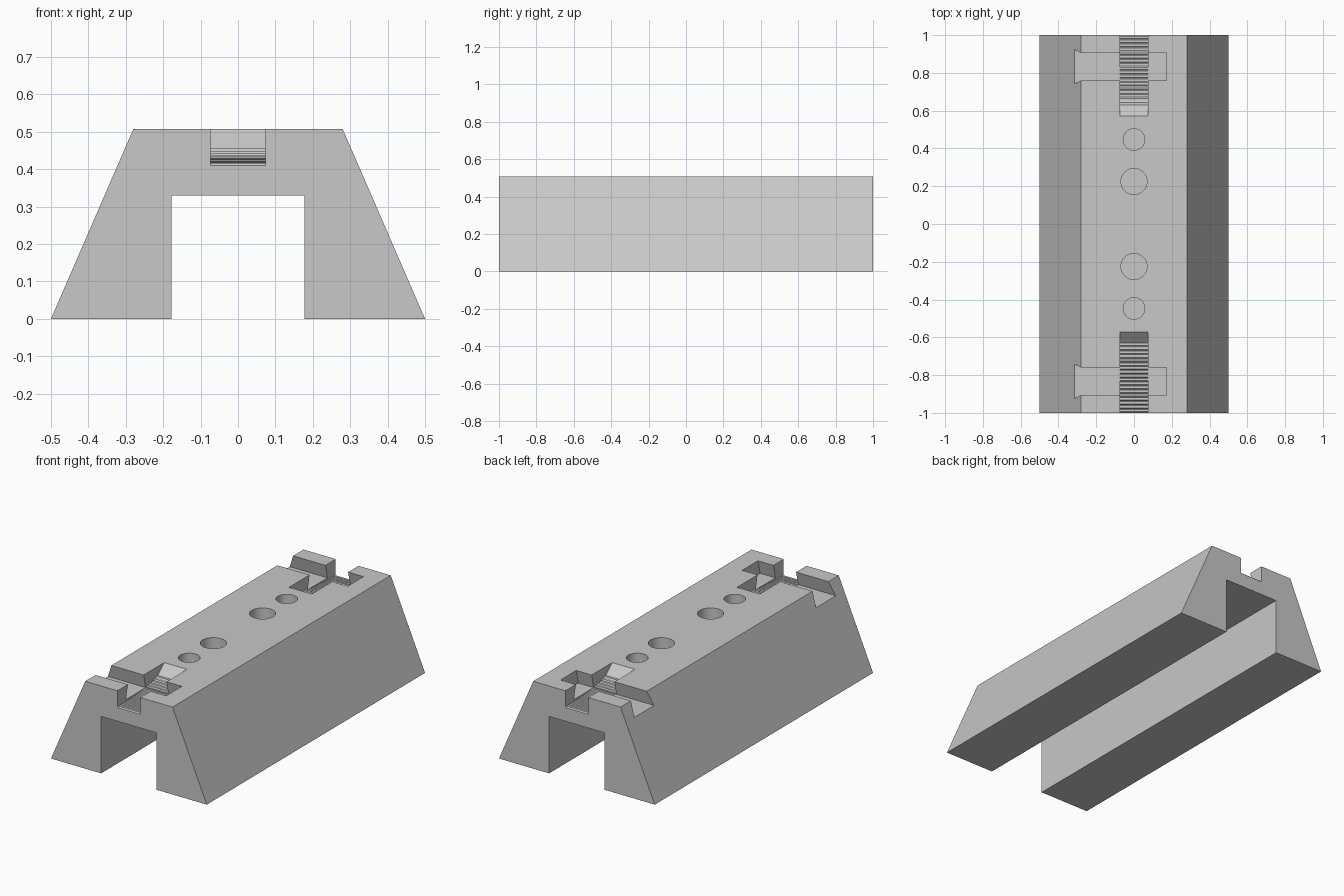
import bpy, bmesh
from mathutils import Vector

default = bpy.data.objects.get("Cube")
if default:
    bpy.data.objects.remove(default, do_unlink=True)

grey = bpy.data.materials.new("plain_grey")
grey.use_nodes = True
grey.diffuse_color = (0.58, 0.58, 0.58, 1)
grey.node_tree.nodes["Principled BSDF"].inputs["Base Color"].default_value = (0.58, 0.58, 0.58, 1)

TOP = 0.507


def prism(name, profile, axis, start, end):
    """Extrude a (side, z) profile along the x or y axis."""
    bm = bmesh.new()
    points = [(start, s, z) if axis == "x" else (s, start, z) for s, z in profile]
    face = bm.faces.new([bm.verts.new(p) for p in points])
    result = bmesh.ops.extrude_face_region(bm, geom=[face])
    move = Vector((end - start, 0, 0) if axis == "x" else (0, end - start, 0))
    bmesh.ops.translate(bm, vec=move, verts=[v for v in result["geom"] if isinstance(v, bmesh.types.BMVert)])
    bmesh.ops.recalc_face_normals(bm, faces=bm.faces)
    mesh = bpy.data.meshes.new(name)
    bm.to_mesh(mesh)
    bm.free()
    mesh.materials.append(grey)
    obj = bpy.data.objects.new(name, mesh)
    bpy.context.collection.objects.link(obj)
    return obj


def cut(target, cutter):
    """Subtract the cutter from the target, then discard it."""
    cutter.hide_render = True
    mod = target.modifiers.new("cut", "BOOLEAN")
    mod.operation = "DIFFERENCE"
    mod.solver = "EXACT"
    mod.object = cutter
    bpy.ops.object.select_all(action="DESELECT")
    bpy.context.view_layer.objects.active = target
    target.select_set(True)
    bpy.ops.object.modifier_apply(modifier=mod.name)
    bpy.data.objects.remove(cutter, do_unlink=True)


# Tapered block straddling a square channel
half = [(0.28, TOP), (0.5, 0), (0.178, 0), (0.178, 0.33)]
body = prism("channel_block", half + [(-x, z) for x, z in reversed(half)], "y", -1, 1)

# Ribbed floor: ridges that climb toward the middle, then a steep ramp
STEPS, OUTER, INNER = 18, 1.0, 0.63
pitch = (OUTER - INNER) / STEPS
floor = [(1.1, 0.6), (1.1, 0.41)]
for i in range(STEPS):
    y = OUTER - i * pitch
    z = 0.416 + 0.039 * (i / (STEPS - 1)) ** 3
    floor += [(y, z - 0.006), (y - pitch * 0.3, z), (y - pitch * 0.9, z)]
ramp_end = 0.572
floor += [(INNER, 0.455), (ramp_end, TOP), (ramp_end, 0.6)]

# Dovetail cross slot, open on one sloping side
dovetail = [(0.742, 0.427), (0.924, 0.427), (0.905, TOP), (0.905, 0.6), (0.76, 0.6), (0.76, TOP)]

for sign in (1, -1):
    cut(body, prism("ribbed_slot", [(sign * y, z) for y, z in floor], "x", -0.073, 0.073))
    cut(body, prism("dovetail_slot", [(sign * y, z) for y, z in dovetail], "x", -0.6, 0.172))
    # Blind round holes
    for y, radius in ((0.225, 0.069), (0.447, 0.057)):
        bpy.ops.mesh.primitive_cylinder_add(vertices=48, radius=radius, depth=0.3,
                                            location=(0, sign * y, 0.39 + 0.15))
        hole = bpy.context.object
        hole.data.materials.append(grey)
        cut(body, hole)

# Smooth the hole walls only, keep every other edge crisp
bpy.ops.object.select_all(action="DESELECT")
body.select_set(True)
bpy.context.view_layer.objects.active = body
bpy.ops.object.shade_smooth_by_angle(angle=0.2)
